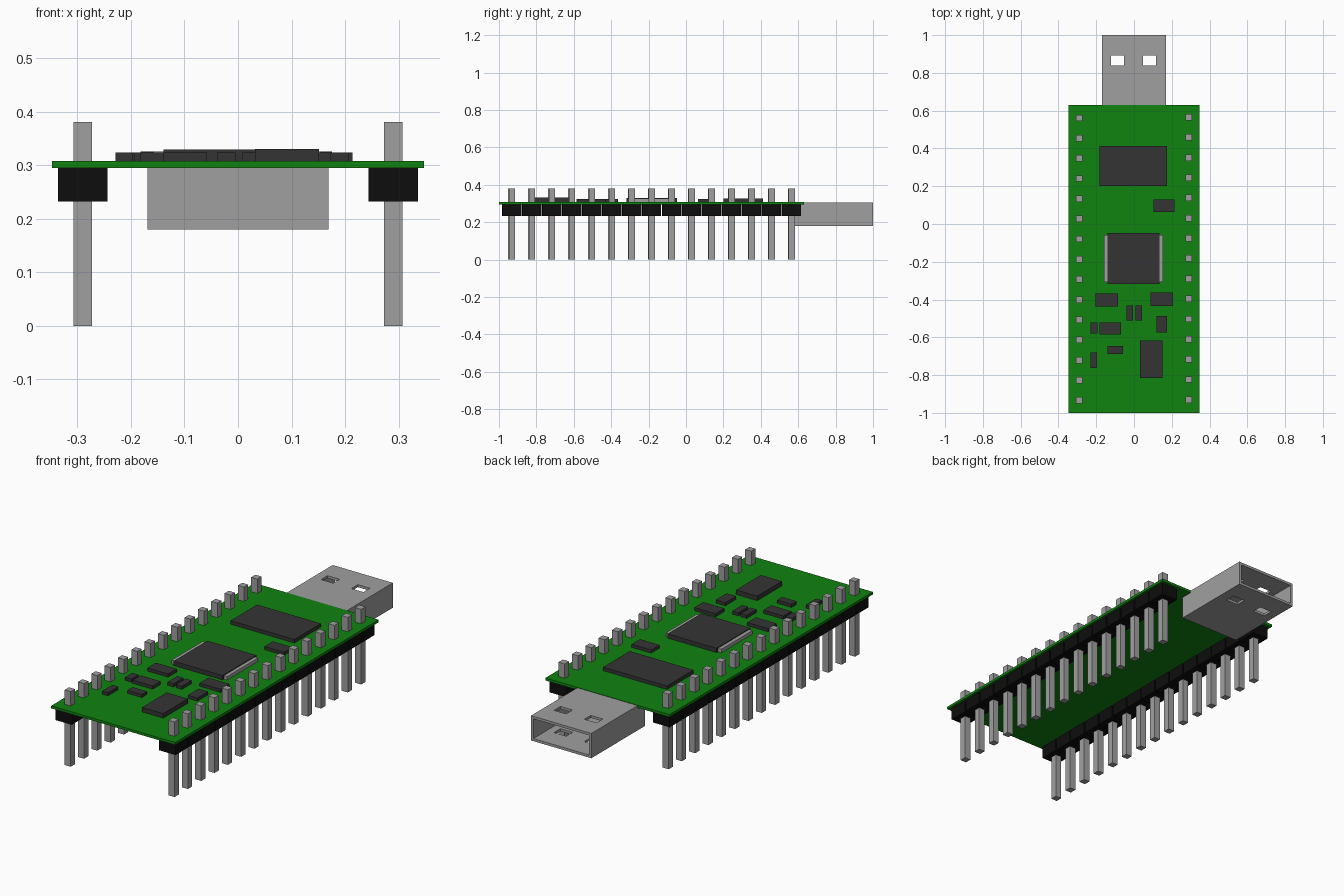
import bpy, bmesh
from mathutils import Vector

if "Cube" in bpy.data.objects:
    bpy.data.objects.remove(bpy.data.objects["Cube"])


def material(name, rgb):
    m = bpy.data.materials.new(name)
    m.diffuse_color = (*rgb, 1)
    m.use_nodes = True
    m.node_tree.nodes["Principled BSDF"].inputs["Base Color"].default_value = m.diffuse_color
    return m


GREEN = material("board green", (0.005, 0.225, 0.005))
GREY = material("metal grey", (0.35, 0.35, 0.35))
CHIP = material("chip charcoal", (0.034, 0.034, 0.035))
BLACK = material("header black", (0.004, 0.004, 0.004))


def boxes(name, mat, items):
    """One object made of boxes, each (x0, x1, y0, y1, z0, z1)."""
    bm = bmesh.new()
    for x0, x1, y0, y1, z0, z1 in items:
        verts = bmesh.ops.create_cube(bm, size=1)["verts"]
        size = Vector((x1 - x0, y1 - y0, z1 - z0))
        mid = Vector((x0 + x1, y0 + y1, z0 + z1)) / 2
        for v in verts:
            v.co = mid + v.co * size
    mesh = bpy.data.meshes.new(name)
    bm.to_mesh(mesh)
    bm.free()
    mesh.materials.append(mat)
    ob = bpy.data.objects.new(name, mesh)
    bpy.context.collection.objects.link(ob)
    return ob


# Circuit board
TOP, UNDER = 0.308, 0.295
boxes("circuit_board", GREEN, [(-0.348, 0.348, -1, 0.63, UNDER, TOP)])

# Two rows of 15 pins, each pin with its own plastic spacer
for side, sx, y_first in (("left", -1, -0.934), ("right", 1, -0.930)):
    rows = [y_first + i * 0.1068 for i in range(15)]
    x = sx * 0.29
    boxes(side + "_pins", GREY,
          [(x - 0.017, x + 0.017, y - 0.017, y + 0.017, 0, 0.381) for y in rows])
    boxes(side + "_pin_spacers", BLACK,
          [(x - 0.046, x + 0.046, y - 0.05, y + 0.05, 0.233, UNDER) for y in rows])

# Large chips
boxes("memory_chip", CHIP, [(-0.182, 0.176, 0.2, 0.413, TOP, 0.326)])
boxes("main_chip", CHIP, [(-0.139, 0.136, -0.318, -0.047, TOP, 0.33)])
boxes("main_chip_leads", GREY,
      [(-0.158, -0.139, -0.307, -0.058, TOP, 0.326),
       (0.136, 0.154, -0.307, -0.058, TOP, 0.326)])
boxes("crystal", CHIP, [(0.032, 0.151, -0.815, -0.617, TOP, 0.331)])

# Small surface parts: x0, x1, y0, y1
SMALL = [(0.104, 0.214, 0.063, 0.13), (-0.203, -0.086, -0.437, -0.368),
         (0.088, 0.207, -0.434, -0.363), (-0.039, -0.005, -0.51, -0.431),
         (0.008, 0.042, -0.51, -0.431), (0.12, 0.174, -0.574, -0.487),
         (-0.229, -0.193, -0.579, -0.521), (-0.182, -0.069, -0.585, -0.521),
         (-0.139, -0.058, -0.688, -0.647), (-0.229, -0.196, -0.762, -0.68)]
boxes("small_components", CHIP, [(*s, TOP, 0.324) for s in SMALL])

# Plug shell: a box hollowed from the back, with two holes through top and bottom
plug = boxes("plug_shell", GREY, [(-0.169, 0.169, 0.57, 1, 0.18, 0.306)])
cavity = boxes("cavity_cutter", GREY, [(-0.156, 0.156, 0.6, 1.1, 0.193, 0.293)])
holes = boxes("hole_cutter", GREY,
              [(-0.122, -0.054, 0.84, 0.892, 0.1, 0.4),
               (0.048, 0.116, 0.84, 0.892, 0.1, 0.4)])
for cutter in (cavity, holes):
    cut = plug.modifiers.new(cutter.name, "BOOLEAN")
    cut.operation = "DIFFERENCE"
    cut.solver = "EXACT"
    cut.object = cutter
    cutter.hide_render = True
    cutter.display_type = "WIRE"
